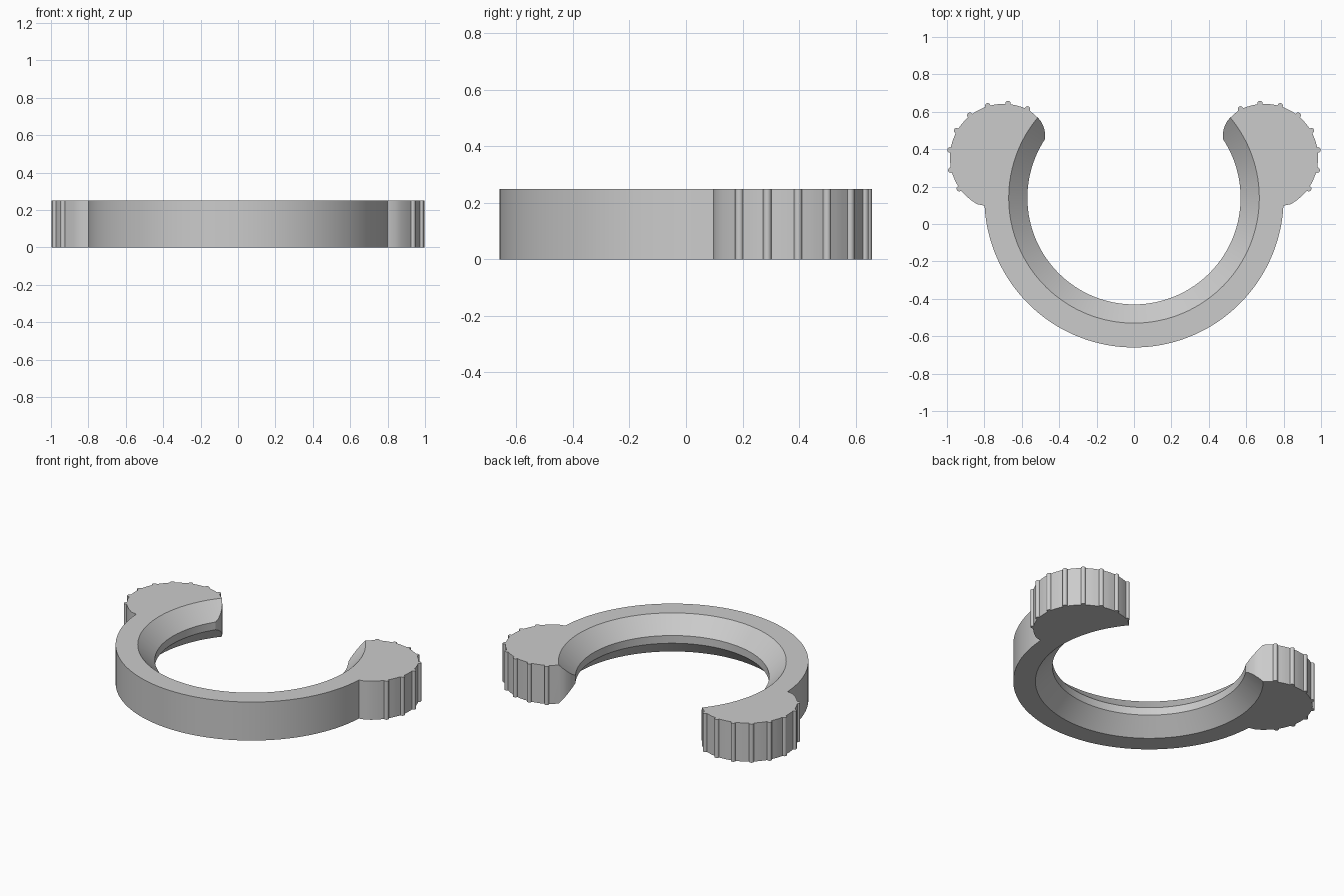
import bpy, bmesh
from math import sin, cos, radians, atan2, degrees

if "Cube" in bpy.data.objects:
    bpy.data.objects.remove(bpy.data.objects["Cube"], do_unlink=True)

HEIGHT = 0.25
RING_Y, RING_R, BORE_R = 0.14, 0.80, 0.57
KNOB_X, KNOB_Y, KNOB_R = 0.697, 0.355, 0.287
BUMP_R, BUMP_STEP, BUMP_FIRST = 0.0145, 21.6, -35

grey = bpy.data.materials.new("plain grey")
grey.use_nodes = True
colour = (0.6, 0.6, 0.6, 1)
grey.diffuse_color = colour
grey.node_tree.nodes["Principled BSDF"].inputs["Base Color"].default_value = colour


def polar(cx, cy, r, deg):
    return cx + r * cos(radians(deg)), cy + r * sin(radians(deg))


def make_object(name, bm):
    bmesh.ops.recalc_face_normals(bm, faces=bm.faces[:])
    mesh = bpy.data.meshes.new(name)
    bm.to_mesh(mesh)
    bm.free()
    mesh.materials.append(grey)
    obj = bpy.data.objects.new(name, mesh)
    bpy.context.collection.objects.link(obj)
    return obj


def loft(name, rings):
    """Closed solid through a stack of matching vertex rings."""
    bm = bmesh.new()
    rows = [[bm.verts.new(p) for p in ring] for ring in rings]
    n = len(rows[0])
    for a, b in zip(rows, rows[1:]):
        for i in range(n):
            j = (i + 1) % n
            bm.faces.new((a[i], a[j], b[j], b[i]))
    bm.faces.new(rows[0][::-1])
    bm.faces.new(rows[-1])
    return make_object(name, bm)


# Half outline, from the middle of the ring's front round to the open tip
half = [polar(0, RING_Y, RING_R, -90 + 87 * i / 48) for i in range(49)]
half += [polar(KNOB_X, KNOB_Y, KNOB_R, a) for a in (-60, -52, -44)]
for k in range(8):
    angle = BUMP_FIRST + k * BUMP_STEP
    bx, by = polar(KNOB_X, KNOB_Y, 0.29, angle)
    half += [polar(bx, by, BUMP_R, angle + t) for t in range(-100, 101, 25)]
    if k < 7:
        half += [polar(KNOB_X, KNOB_Y, KNOB_R, angle + BUMP_STEP * f)
                 for f in (0.35, 0.5, 0.65)]

# Rounded tip, then inward to the bore
half += [(0.513, 0.567), (0.498, 0.550), (0.486, 0.527), (0.478, 0.502),
         (0.475, 0.475), (0.477, 0.452), (0.44, 0.41), (0, RING_Y)]

outline = half + [(-x, y) for x, y in half[-2:0:-1]]
body = loft("open_ring_with_grips",
            [[(x, y, z) for x, y in outline] for z in (0, HEIGHT)])

# Bore with a bevel above and below a narrow straight band
bore = loft("bore_cutter",
            [[(*polar(0, RING_Y, r, 360 * i / 128 + 0.7), z) for i in range(128)]
             for r, z in ((0.72, -0.05), (BORE_R, 0.10),
                          (BORE_R, 0.15), (0.72, 0.30))])
bore.hide_render = True

cut = body.modifiers.new("bore", 'BOOLEAN')
cut.operation = 'DIFFERENCE'
cut.solver = 'EXACT'
cut.object = bore
bpy.ops.object.select_all(action='DESELECT')
body.select_set(True)
bpy.context.view_layer.objects.active = body
bpy.ops.object.modifier_apply(modifier=cut.name)
bpy.data.objects.remove(bore, do_unlink=True)
bpy.ops.object.shade_smooth_by_angle(angle=radians(28))
